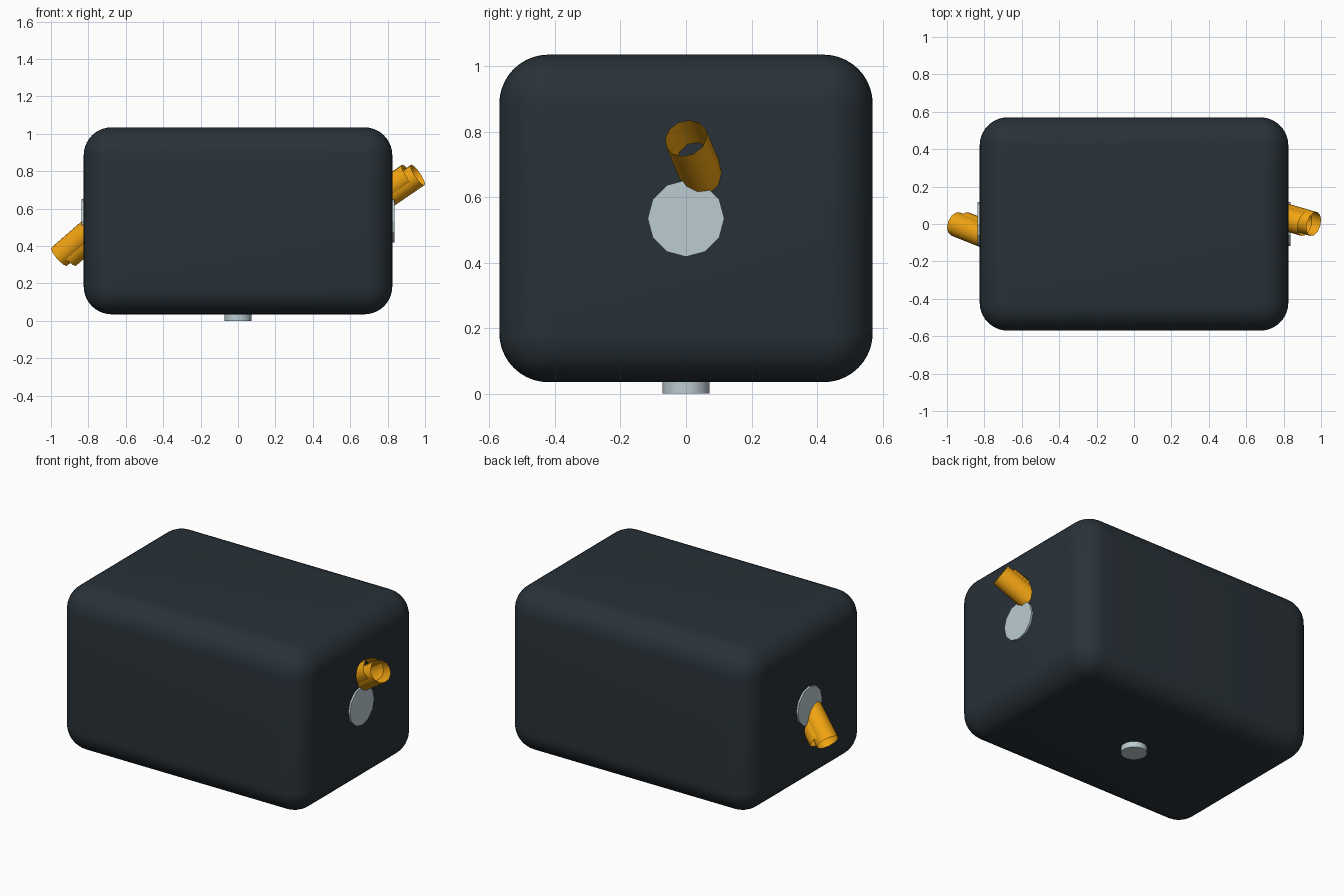
import bpy, math
from mathutils import Vector

if "Cube" in bpy.data.objects:
    bpy.data.objects.remove(bpy.data.objects["Cube"])


def material(name, rgb):
    m = bpy.data.materials.new(name)
    m.diffuse_color = (*rgb, 1)
    m.use_nodes = True
    m.node_tree.nodes["Principled BSDF"].inputs["Base Color"].default_value = m.diffuse_color
    return m


DARK = material("dark_shell", (0.022, 0.032, 0.040))
PALE = material("pale_metal", (0.50, 0.60, 0.64))
AMBER = material("amber", (0.90, 0.38, 0.006))


def cylinder(name, mat, start, end, radius, sides, fill="NGON", angle=30):
    a, b = Vector(start), Vector(end)
    axis = b - a
    bpy.ops.mesh.primitive_cylinder_add(
        vertices=sides, radius=radius, depth=axis.length,
        end_fill_type=fill, location=(a + b) / 2,
        rotation=axis.to_track_quat('Z', 'Y').to_euler())
    ob = bpy.context.object
    ob.name = name
    ob.data.materials.append(mat)
    bpy.ops.object.shade_smooth_by_angle(angle=math.radians(angle))
    return ob


# Rounded body
bpy.ops.mesh.primitive_cube_add(size=1, location=(0, 0, 0.535))
body = bpy.context.object
body.name = "body"
body.scale = (1.65, 1.14, 1.0)
bpy.ops.object.transform_apply(location=False, rotation=False, scale=True)
bevel = body.modifiers.new("rounding", 'BEVEL')
bevel.width = 0.15
bevel.segments = 10
bpy.ops.object.modifier_apply(modifier=bevel.name)
body.data.materials.append(DARK)
bpy.ops.object.shade_smooth_by_angle(angle=math.radians(30))

# Round foot under the body
cylinder("foot", PALE, (0, 0, 0), (0, 0, 0.08), 0.072, 32)

# Twelve-sided discs on both sides
for side, label in ((1, "right"), (-1, "left")):
    cylinder(label + "_disc", PALE, (side * 0.78, 0, 0.535),
             (side * 0.836, 0, 0.535), 0.117, 12, angle=20)

# Open slanted tubes, a long and a short one per side
for label, tip, out in (("right", (0.961, 0.0, 0.78), (1, -0.29, 0.68)),
                        ("left", (-0.954, 0.0, 0.345), (-1, 0.40, -0.87))):
    direction = Vector(out).normalized()
    for kind, inset in (("outer", 0), ("inner", 0.048)):
        end = Vector(tip) - Vector((math.copysign(inset, out[0]), 0, 0))
        cylinder(f"{label}_{kind}_tube", AMBER, end - direction * 0.30, end,
                 0.066, 12, fill="NOTHING", angle=40)
